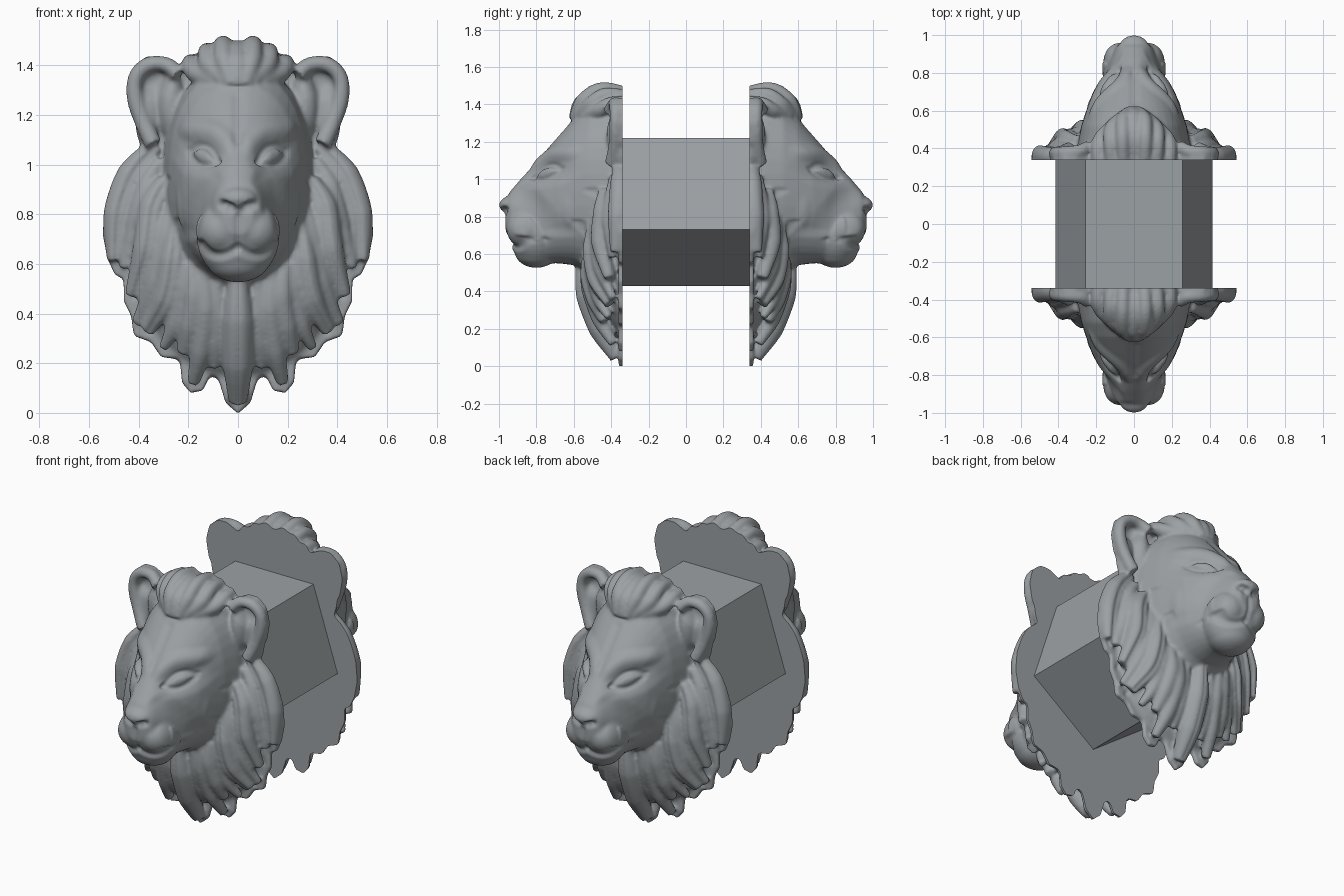
import bpy, bmesh, math
from mathutils import Vector, Matrix
from mathutils.kdtree import KDTree

if "Cube" in bpy.data.objects:
    bpy.data.objects.remove(bpy.data.objects["Cube"])

BACK = -0.34          # flat back plane of the front head
slate = bpy.data.materials.new("slate_grey")
slate.diffuse_color = (0.33, 0.355, 0.37, 1)
slate.use_nodes = True
slate.node_tree.nodes["Principled BSDF"].inputs["Base Color"].default_value = slate.diffuse_color


def spline(pts, n=8):
    """Catmull-Rom samples through the points"""
    p = [Vector(q) for q in pts]
    p = [2 * p[0] - p[1]] + p + [2 * p[-1] - p[-2]]
    out = []
    for i in range(1, len(p) - 2):
        a, b, c, d = p[i - 1:i + 3]
        for k in range(n):
            t = k / n
            out.append(0.5 * (2 * b + (c - a) * t + (2 * a - 5 * b + 4 * c - d) * t * t
                              + (3 * b - a - 3 * c + d) * t ** 3))
    return out + [p[-2]]


def ellipsoid(bm, loc, rad):
    """Ellipsoid, mirrored in x when off centre"""
    for s in ((1, -1) if loc[0] else (1,)):
        m = Matrix.LocRotScale(Vector((loc[0] * s, loc[1], loc[2])), None, Vector(rad))
        bmesh.ops.create_uvsphere(bm, u_segments=28, v_segments=18, radius=1, matrix=m)


def lock(curve, pts, r, taper=(0.6, 1.0, 1.0, 0.6)):
    """Tapered strand of hair, mirrored in x when off centre"""
    path = spline(pts)
    for s in ((1, -1) if max(abs(p[0]) for p in pts) > 0.001 else (1,)):
        sp = curve.splines.new('POLY')
        sp.points.add(len(path) - 1)
        for i, p in enumerate(path):
            f = i / (len(path) - 1) * (len(taper) - 1)
            k = min(int(f), len(taper) - 2)
            sp.points[i].co = (p.x * s, p.y, p.z, 1)
            sp.points[i].radius = r * (taper[k] + (taper[k + 1] - taper[k]) * (f - k))


def mane_point(x, z, r):
    """Place a mane point on the domed mane surface"""
    q = max(0.0, 1 - (x / 0.56) ** 2 - ((z - 0.62) / 0.64) ** 2)
    return (x, -(0.365 + 0.235 * q) + 0.045 - 0.3 * (r - 0.045), z)


bm = bmesh.new()

# Skull and snout: sections of (y, half width, bottom z, top z)
sections = [(-0.30, 0.31, 0.45, 1.40), (-0.42, 0.30, 0.46, 1.41), (-0.52, 0.28, 0.50, 1.385),
            (-0.60, 0.253, 0.54, 1.325), (-0.68, 0.225, 0.55, 1.235), (-0.75, 0.19, 0.55, 1.155),
            (-0.81, 0.155, 0.56, 1.08), (-0.88, 0.12, 0.60, 1.005), (-0.94, 0.095, 0.67, 0.935),
            (-0.965, 0.06, 0.72, 0.89)]
N, rings = 40, []
for y, w, z0, z1 in sections:
    ring = []
    for i in range(N):
        a = 2 * math.pi * i / N
        c, s = math.cos(a), math.sin(a)
        e = 0.88
        ring.append(bm.verts.new((w * math.copysign(abs(c) ** e, c), y,
                                  (z0 + z1) / 2 + (z1 - z0) / 2 * math.copysign(abs(s) ** e, s))))
    rings.append(ring)
for a, b in zip(rings, rings[1:]):
    for i in range(N):
        j = (i + 1) % N
        bm.faces.new((a[i], a[j], b[j], b[i]))
bm.faces.new(rings[0][::-1])
bm.faces.new(rings[-1])

# Nose, muzzle, lips, chin, cheeks, mane dome, ear roots
ellipsoid(bm, (0, -0.935, 0.862), (0.080, 0.065, 0.048))
ellipsoid(bm, (0, -0.93, 0.79), (0.04, 0.035, 0.10))
ellipsoid(bm, (0, -0.80, 0.715), (0.168, 0.145, 0.19))
ellipsoid(bm, (0.070, -0.845, 0.735), (0.100, 0.116, 0.105))
ellipsoid(bm, (0, -0.80, 0.61), (0.125, 0.115, 0.084))
ellipsoid(bm, (0.15, -0.60, 0.86), (0.10, 0.11, 0.19))
ellipsoid(bm, (0, -0.30, 0.62), (0.45, 0.20, 0.50))
ellipsoid(bm, (0.36, -0.34, 1.19), (0.055, 0.055, 0.14))
ellipsoid(bm, (0.27, -0.34, 1.24), (0.06, 0.085, 0.15))

# Thin back plate with the full outline, right half listed
half = [(0, 1.47), (0.05, 1.50), (0.10, 1.48), (0.16, 1.45), (0.24, 1.40), (0.31, 1.435), (0.37, 1.435),
        (0.425, 1.39), (0.447, 1.30), (0.43, 1.20), (0.385, 1.12), (0.375, 1.08), (0.44, 1.03),
        (0.50, 0.94), (0.535, 0.84), (0.545, 0.72), (0.525, 0.62), (0.495, 0.555), (0.46, 0.54),
        (0.46, 0.45), (0.43, 0.39), (0.42, 0.31), (0.35, 0.285), (0.31, 0.225), (0.235, 0.215),
        (0.225, 0.12), (0.19, 0.08), (0.14, 0.09), (0.11, 0.16), (0.08, 0.14), (0.05, 0.04), (0, -0.003)]
outline = half + [(-x, z) for x, z in half[-2:0:-1]]
plate = bm.faces.new([bm.verts.new((x, -0.29, z)) for x, z in outline])
ext = bmesh.ops.extrude_face_region(bm, geom=[plate], use_keep_orig=True)
bmesh.ops.translate(bm, vec=(0, -0.071, 0), verts=[g for g in ext['geom'] if isinstance(g, bmesh.types.BMVert)])

# Hair strands
hair = bpy.data.curves.new("hair", 'CURVE')
hair.dimensions = '3D'
hair.bevel_depth, hair.bevel_resolution, hair.use_fill_caps = 1.0, 4, True

mane = [  # radius, (x, z) path from the face outwards
    (0.058, (0.33, 1.08), (0.43, 0.96), (0.485, 0.80), (0.495, 0.61)),
    (0.036, (0.31, 1.02), (0.37, 0.92), (0.41, 0.78), (0.46, 0.58)),
    (0.056, (0.29, 0.94), (0.345, 0.83), (0.37, 0.66), (0.425, 0.47)),
    (0.036, (0.27, 0.84), (0.295, 0.72), (0.34, 0.53), (0.41, 0.36)),
    (0.052, (0.25, 0.77), (0.265, 0.62), (0.295, 0.46), (0.365, 0.33)),
    (0.036, (0.22, 0.66), (0.225, 0.52), (0.255, 0.36), (0.30, 0.26)),
    (0.046, (0.19, 0.60), (0.175, 0.48), (0.195, 0.35), (0.22, 0.24)),
    (0.044, (0.14, 0.57), (0.13, 0.42), (0.15, 0.25), (0.18, 0.12)),
    (0.032, (0.08, 0.55), (0.085, 0.40), (0.09, 0.28), (0.095, 0.18)),
    (0.064, (0, 0.55), (0, 0.38), (0, 0.20), (0, 0.045))]
for r, *path in mane:
    lock(hair, [mane_point(x, z, r) for x, z in path], r)

crest = [[(0.0, -0.60, 1.315), (0.0, -0.56, 1.41), (0.0, -0.45, 1.465), (0.0, -0.30, 1.43)],
         [(0.025, -0.597, 1.32), (0.055, -0.55, 1.42), (0.06, -0.45, 1.483), (0.055, -0.30, 1.455)],
         [(0.05, -0.58, 1.33), (0.115, -0.51, 1.40), (0.125, -0.43, 1.453), (0.115, -0.30, 1.44)],
         [(0.09, -0.55, 1.335), (0.17, -0.46, 1.37), (0.19, -0.40, 1.405), (0.185, -0.30, 1.41)]]
for path in crest:
    lock(hair, path, 0.039, (0.8, 1.05, 0.95, 0.9))

# Ear rims
lock(hair, [(0.24, -0.41, 1.36), (0.29, -0.385, 1.398), (0.36, -0.378, 1.398), (0.407, -0.375, 1.35),
            (0.413, -0.375, 1.27), (0.385, -0.38, 1.18), (0.34, -0.40, 1.08)], 0.036, (1, 1, 1, 1))

# Fuse everything into one smooth skin
helper = bpy.data.objects.new("hair_helper", hair)
bpy.context.collection.objects.link(helper)
dg = bpy.context.evaluated_depsgraph_get()
hair_mesh = bpy.data.meshes.new_from_object(helper.evaluated_get(dg))
bm.from_mesh(hair_mesh)
bpy.data.objects.remove(helper)
bmesh.ops.remove_doubles(bm, verts=bm.verts, dist=1e-5)
bmesh.ops.recalc_face_normals(bm, faces=bm.faces)
mesh = bpy.data.meshes.new("lion_head")
bm.to_mesh(mesh)
bm.free()
head = bpy.data.objects.new("lion_head_front", mesh)
bpy.context.collection.objects.link(head)
rm = head.modifiers.new("fuse", 'REMESH')
rm.mode, rm.voxel_size = 'VOXEL', 0.009
sm = head.modifiers.new("soften", 'SMOOTH')
sm.factor, sm.iterations = 0.5, 9
dg = bpy.context.evaluated_depsgraph_get()
skin = bpy.data.meshes.new_from_object(head.evaluated_get(dg))
head.modifiers.clear()
head.data = skin

# Sculpt strokes: (front limit y, radius, depth, (x, z) path); mirrored through |x|
strokes = [
    (-0.55, 0.110, 0.024, (0.13, 1.05), (0.16, 1.05)),                              # eye socket
    (-0.55, 0.052, -0.020, (0.14, 1.04), (0.16, 1.045)),                            # eyeball
    (-0.55, 0.020, 0.011, (0.09, 1.02), (0.12, 1.068), (0.16, 1.082), (0.205, 1.06)),  # upper lid
    (-0.55, 0.018, 0.009, (0.09, 1.02), (0.13, 1.0), (0.17, 1.005), (0.205, 1.04)),    # lower lid
    (-0.55, 0.060, -0.014, (0.05, 1.09), (0.11, 1.135), (0.19, 1.14)),              # brow
    (-0.50, 0.035, 0.007, (0, 1.10), (0, 1.27)),                                    # forehead crease
    (-0.55, 0.055, 0.010, (0.10, 0.94), (0.16, 0.85), (0.19, 0.74)),                # cheek fold
    (-0.80, 0.026, 0.020, (0.03, 0.825), (0.06, 0.838)),                            # nostril
    (-0.80, 0.020, 0.009, (0, 0.79), (0, 0.665)),                                   # lip split
    (-0.68, 0.026, 0.013, (0, 0.662), (0.06, 0.636), (0.11, 0.64), (0.15, 0.68)),   # mouth
    (-0.35, 0.075, 0.010, (0.32, 1.34), (0.35, 1.33))]                              # ear bowl
for r, *path in mane:                                                               # strand lines
    if r > 0.05:
        strokes.append((-0.36, 0.020, 0.008, *[(x - 0.1 * r, z) for x, z in path]))

bm = bmesh.new()
bm.from_mesh(skin)
bm.verts.ensure_lookup_table()
kd = KDTree(len(bm.verts))
for v in bm.verts:
    kd.insert((abs(v.co.x), 0, v.co.z), v.index)
kd.balance()
for limit, r, depth, *path in strokes:
    near = {}
    for p in spline([(x, 0, z) for x, z in path], 14):
        for _, i, d in kd.find_range(p, r):
            near[i] = min(d, near.get(i, r))
    bm.normal_update()
    for v, d in [(bm.verts[i], d) for i, d in near.items()]:
        on_face = limit == -0.36 and v.co.y < -0.61      # mane strokes stay off the face
        if v.co.y < limit and v.normal.y < -0.05 and not on_face:
            v.co -= v.normal * depth * (1 - (d / r) ** 2) ** 2
bmesh.ops.smooth_vert(bm, verts=bm.verts, factor=0.5, use_axis_x=True, use_axis_y=True, use_axis_z=True)

# Cut the flat back
bmesh.ops.bisect_plane(bm, geom=bm.verts[:] + bm.edges[:] + bm.faces[:], plane_co=(0, BACK, 0),
                       plane_no=(0, 1, 0), clear_outer=True)
bmesh.ops.holes_fill(bm, edges=[e for e in bm.edges if e.is_boundary], sides=0)
bmesh.ops.recalc_face_normals(bm, faces=bm.faces)
bm.to_mesh(skin)
bm.free()
skin.materials.clear()
skin.materials.append(slate)
bpy.context.view_layer.objects.active = head
head.select_set(True)
bpy.ops.object.shade_smooth_by_angle(angle=math.radians(65))

# Second head facing backwards
rear = head.copy()
rear.name = "lion_head_rear"
rear.rotation_euler.z = math.pi
bpy.context.collection.objects.link(rear)

# Five-sided block between the heads, point down
bm = bmesh.new()
ring = [bm.verts.new((0.437 * math.sin(2 * math.pi * i / 5), BACK, 0.867 - 0.437 * math.cos(2 * math.pi * i / 5)))
        for i in range(5)]
ext = bmesh.ops.extrude_face_region(bm, geom=[bm.faces.new(ring)], use_keep_orig=True)
bmesh.ops.translate(bm, vec=(0, -2 * BACK, 0), verts=[g for g in ext['geom'] if isinstance(g, bmesh.types.BMVert)])
bmesh.ops.recalc_face_normals(bm, faces=bm.faces)
block = bpy.data.meshes.new("centre_block")
bm.to_mesh(block)
bm.free()
block.materials.append(slate)
bpy.context.collection.objects.link(bpy.data.objects.new("centre_block", block))
